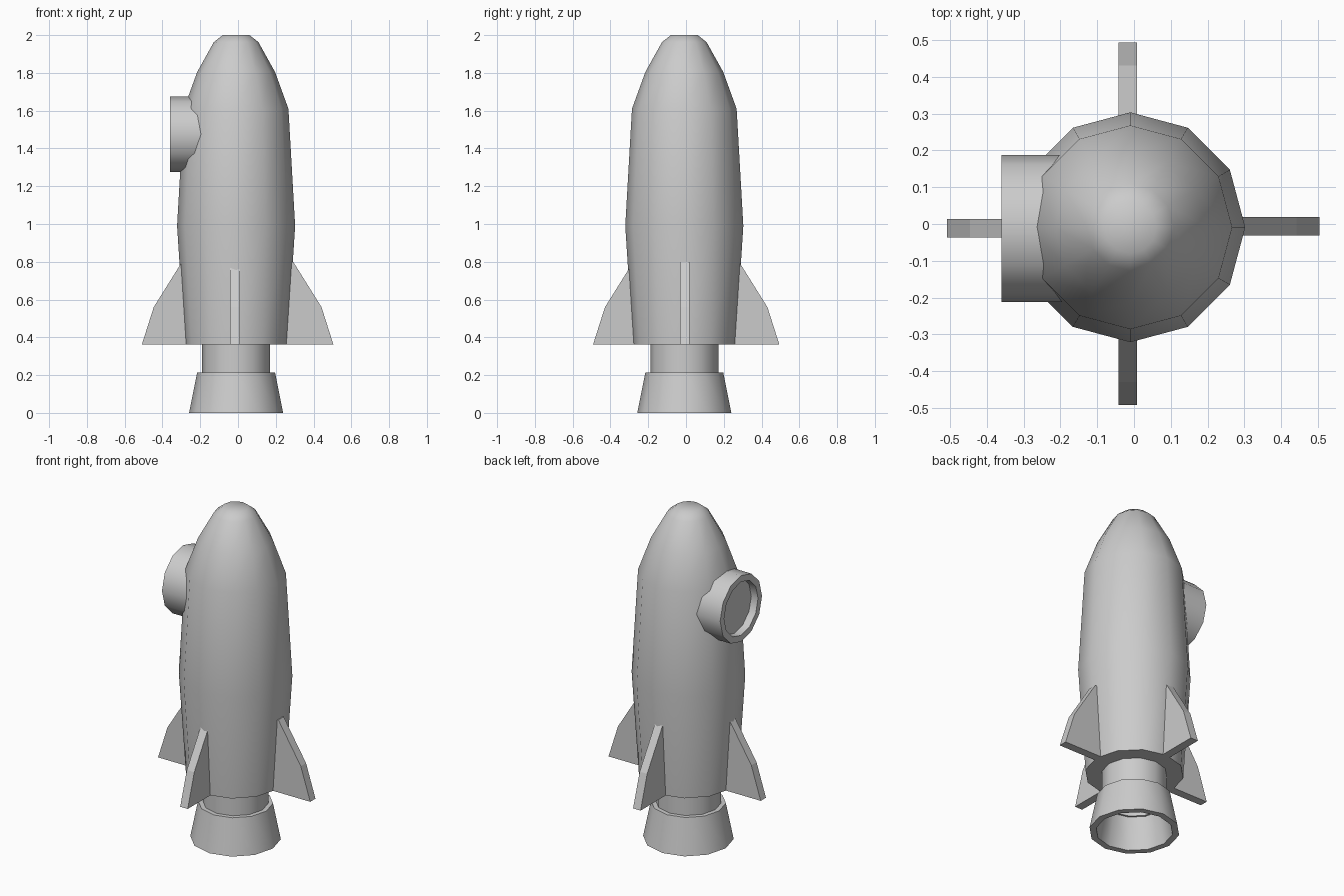
import bpy, bmesh, math
from mathutils import Matrix, Vector

if "Cube" in bpy.data.objects:
    bpy.data.objects.remove(bpy.data.objects["Cube"])

SIDES = 12
CX, CY = -0.01, -0.009


def finish(bm, name, smooth=True):
    bmesh.ops.remove_doubles(bm, verts=bm.verts, dist=1e-5)
    bmesh.ops.recalc_face_normals(bm, faces=bm.faces)
    mesh = bpy.data.meshes.new(name)
    bm.to_mesh(mesh)
    bm.free()
    obj = bpy.data.objects.new(name, mesh)
    bpy.context.collection.objects.link(obj)
    if smooth:
        bpy.ops.object.select_all(action='DESELECT')
        obj.select_set(True)
        bpy.context.view_layer.objects.active = obj
        bpy.ops.object.shade_smooth_by_angle(angle=math.radians(42))
    return obj


def lathe(name, profile, matrix, closed=False):
    """Spin a (radius, height) profile around local z."""
    bm = bmesh.new()
    verts = [bm.verts.new((r, 0, z)) for r, z in profile]
    pairs = list(zip(verts, verts[1:]))
    if closed:
        pairs.append((verts[-1], verts[0]))
    edges = [bm.edges.new(p) for p in pairs]
    bmesh.ops.spin(bm, geom=verts + edges, cent=(0, 0, 0), axis=(0, 0, 1),
                   angle=math.tau, steps=SIDES)
    bmesh.ops.transform(bm, matrix=matrix, verts=bm.verts)
    return finish(bm, name)


centre = Matrix.Translation((CX, CY, 0))

# Hull with rounded nose
lathe("hull", [(0, 0.362), (0.272, 0.362), (0.3125, 0.99), (0.277, 1.61),
               (0.206, 1.805), (0.118, 1.963), (0.071, 2.0), (0, 2.0)], centre)

# Engine: neck and hollow bell
lathe("engine_neck", [(0.18, 0.362), (0.18, 0.19), (0.165, 0.19),
                      (0.165, 0.362)], centre, closed=True)
lathe("engine_bell", [(0.206, 0.215), (0.249, 0), (0.212, 0),
                      (0.172, 0.215)], centre, closed=True)

# Porthole frame and recessed glass on the -x side
side = Matrix.Translation((0, -0.012, 1.475)) @ Matrix.Rotation(-math.pi / 2, 4, 'Y')
lathe("porthole_frame", [(0.2, 0.18), (0.2, 0.36), (0.162, 0.36),
                         (0.162, 0.18)], side, closed=True)
lathe("porthole_glass", [(0, 0.315), (0.163, 0.315)], side)

# Four swept fins: reach from the origin, sideways offset of the fin plane
FIN = [(0.25, 0.362), (0.0, 0.362), (-0.063, 0.56), (0.25, 0.865)]
for name, angle, reach, offset in [("fin_right", 0, 0.505, -0.006),
                                   ("fin_back", 90, 0.494, 0.017),
                                   ("fin_left", 180, 0.509, 0.012),
                                   ("fin_front", 270, 0.492, -0.017)]:
    outline = [(0.25, 0.362), (reach, 0.362), (reach - 0.063, 0.56),
               (reach - 0.213, 0.80), (0.25, 0.80)]
    bm = bmesh.new()
    face = bm.faces.new([bm.verts.new((x, offset - 0.025, z)) for x, z in outline])
    out = bmesh.ops.extrude_face_region(bm, geom=[face])
    moved = [v for v in out["geom"] if isinstance(v, bmesh.types.BMVert)]
    bmesh.ops.translate(bm, verts=moved, vec=Vector((0, 0.05, 0)))
    bmesh.ops.transform(bm, matrix=Matrix.Rotation(math.radians(angle), 4, 'Z'),
                        verts=bm.verts)
    finish(bm, name, smooth=False)
